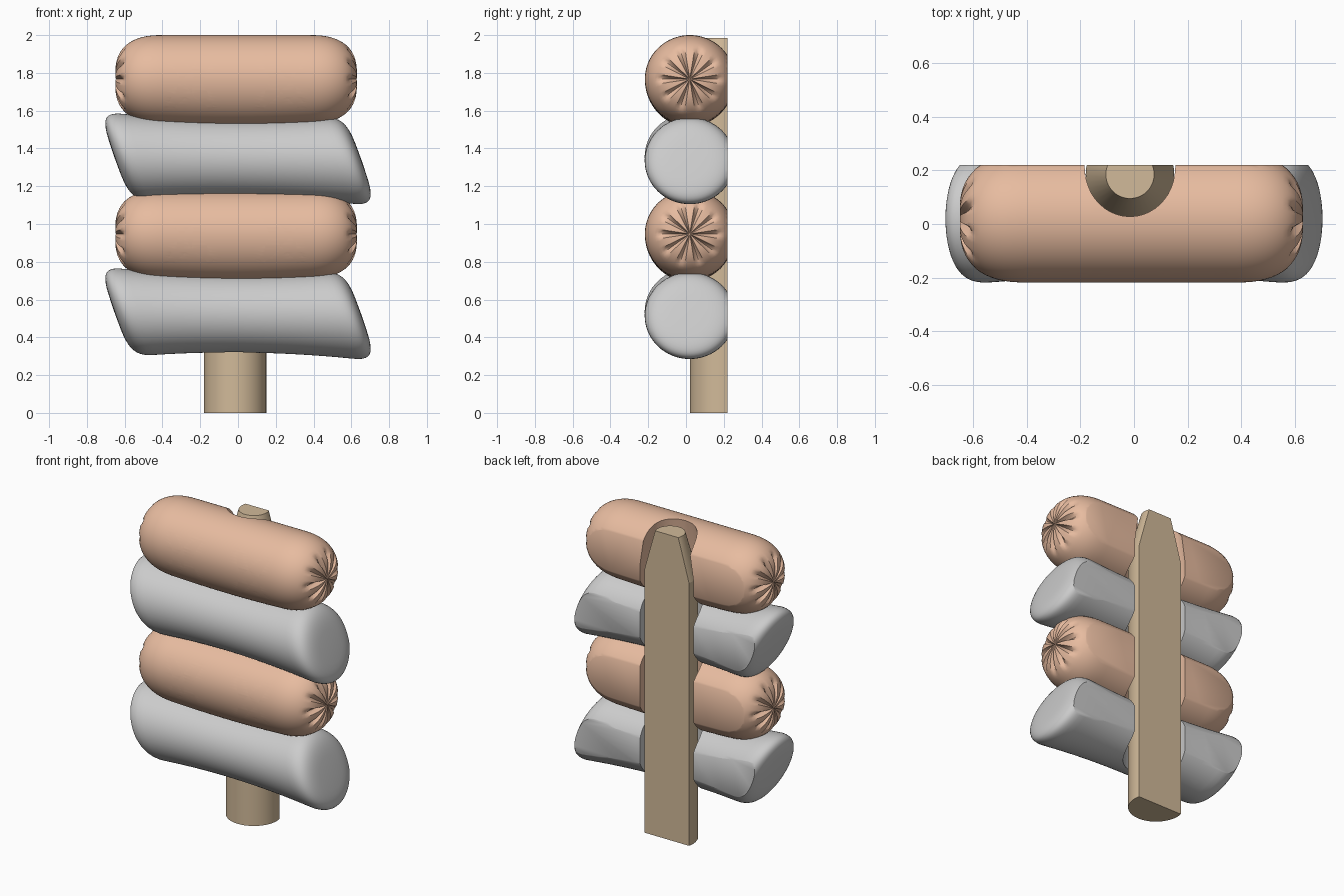
import bpy, bmesh
from math import sin, cos, pi, sqrt, radians

if "Cube" in bpy.data.objects:
    bpy.data.objects.remove(bpy.data.objects["Cube"])

BACK = 0.22          # flat back plane
CY = 0.02            # y of the roll axes
STICK = (-0.015, 0.185)


def material(name, rgb):
    m = bpy.data.materials.new(name)
    m.diffuse_color = (*rgb, 1)
    m.use_nodes = True
    m.node_tree.nodes["Principled BSDF"].inputs["Base Color"].default_value = m.diffuse_color
    return m


def loft(bm, rings, start, end):
    """Skin closed rings of points between two pole points."""
    vs = [[bm.verts.new(p) for p in r] for r in rings]
    n = len(vs[0])
    a, b = bm.verts.new(start), bm.verts.new(end)
    for i in range(n):
        j = (i + 1) % n
        for r, s in zip(vs, vs[1:]):
            bm.faces.new((r[i], r[j], s[j], s[i]))
        bm.faces.new((a, vs[0][j], vs[0][i]))
        bm.faces.new((b, vs[-1][i], vs[-1][j]))


def finish(bm, name, mat=None, flat_back=True):
    if flat_back:
        bmesh.ops.bisect_plane(bm, geom=bm.verts[:] + bm.edges[:] + bm.faces[:],
                               plane_co=(0, BACK, 0), plane_no=(0, 1, 0), clear_outer=True)
        bmesh.ops.holes_fill(bm, edges=[e for e in bm.edges if e.is_boundary], sides=0)
    bmesh.ops.recalc_face_normals(bm, faces=bm.faces[:])
    me = bpy.data.meshes.new(name)
    bm.to_mesh(me)
    bm.free()
    ob = bpy.data.objects.new(name, me)
    bpy.context.collection.objects.link(ob)
    if mat:
        me.materials.append(mat)
    return ob


def activate(ob):
    bpy.ops.object.select_all(action='DESELECT')
    ob.select_set(True)
    bpy.context.view_layer.objects.active = ob


def cut(ob, cutter):
    activate(ob)
    mod = ob.modifiers.new("cut", 'BOOLEAN')
    mod.operation, mod.solver, mod.object = 'DIFFERENCE', 'EXACT', cutter
    bpy.ops.object.modifier_apply(modifier=mod.name)
    bpy.data.objects.remove(cutter)


def smooth(ob, angle=35):
    activate(ob)
    bpy.ops.object.shade_smooth_by_angle(angle=radians(angle))


def lathe(name, profile, mat=None, flat_back=True):
    """Vertical turned shape around the stick axis."""
    bm = bmesh.new()
    rings = [[(STICK[0] + r * cos(2 * pi * i / 40), STICK[1] + r * sin(2 * pi * i / 40), z)
              for i in range(40)] for r, z in profile]
    loft(bm, rings, (*STICK, profile[0][1]), (*STICK, profile[-1][1]))
    return finish(bm, name, mat, flat_back)


def stick_hole():
    return lathe("stick_hole", [(0.195, -0.1), (0.195, 1.74), (0.15, 2.05)], flat_back=False)


def roll_profile(half, corner, power, steps, mid):
    """(x, relative radius) from one rounded end to the other."""
    one = [(half - corner + corner * cos(a) ** power, sin(a) ** power)
           for a in (pi / 2 * (k + 0.4) / steps for k in range(steps))]
    flat = half - corner
    body = [(flat - 2 * flat * k / mid, 1.0) for k in range(mid + 1)]
    return one + body + [(-x, r) for x, r in reversed(one)]


def score_mark(x0, z0, zc, tilt):
    """Leaf-shaped cutter that follows the curve of the sausage."""
    bm = bmesh.new()
    bmesh.ops.create_uvsphere(bm, u_segments=20, v_segments=20, radius=1)
    for v in bm.verts:
        w, d, l = v.co.x * 0.037, v.co.y * 0.045, v.co.z * 0.183
        x = x0 + l * cos(tilt) - w * sin(tilt)
        z = z0 + l * sin(tilt) + w * cos(tilt)
        v.co = (x, CY - sqrt(0.238 ** 2 - (z - zc) ** 2) + d, z)
    return finish(bm, "score_mark", flat_back=False)


def sausage(name, zc, mat):
    bm = bmesh.new()
    rings, n, cx = [], 80, -0.01
    for x, r in roll_profile(0.65, 0.26, 0.8, 16, 10):
        ring = []
        for i in range(n):
            t = 2 * pi * i / n
            s = sin(t)
            # pinched radial creases on the ends
            px = x
            if abs(x) > 0.39 and r < 0.75:
                fade = sin(pi * min(1, r / 0.75)) ** 0.8
                px -= (0.03 * fade * max(0, cos(10 * t)) + 0.012 * (1 - r / 0.75)) * (1 if x > 0 else -1)
            sag = 0.02 * max(0, 1 - (x / 0.55) ** 2) * min(0, s)
            ring.append((cx + px, CY + 0.238 * r * cos(t), zc + 0.233 * r * s + sag))
        rings.append(ring)
    loft(bm, rings, (cx + 0.632, CY, zc), (cx - 0.632, CY, zc))
    ob = finish(bm, name, mat)
    cut(ob, stick_hole())
    for x0 in (-0.25, 0.23):
        for tilt in (radians(51), radians(129)):
            cut(ob, score_mark(x0, zc - 0.01, zc, tilt))
    smooth(ob)


def marshmallow(name, zc):
    bm = bmesh.new()
    rings, n = [], 64
    for x, r in roll_profile(0.655, 0.14, 0.5, 12, 16):
        rad = r * (0.206 + 0.024 * min(1, abs(x) / 0.55) ** 2)   # waisted middle
        ring = []
        for i in range(n):
            t = 2 * pi * i / n
            dz = rad * sin(t)
            ring.append((x - 0.35 * dz, CY + rad * 1.04 * cos(t), zc + dz - 0.012 * x / 0.65))
        rings.append(ring)
    loft(bm, rings, (0.656, CY, zc - 0.012), (-0.656, CY, zc + 0.012))
    ob = finish(bm, name)
    cut(ob, stick_hole())
    smooth(ob)


sausage_mat = material("sausage_brown", (0.8, 0.5, 0.35))
wood_mat = material("wood", (0.64, 0.49, 0.32))

# Two alternating pairs threaded on the stick
for label, lift in (("lower", 0.0), ("upper", 0.82)):
    marshmallow(label + "_marshmallow", 0.525 + lift)
    sausage(label + "_sausage", 0.947 + lift, sausage_mat)

# Pointed stick with a blunt tip
stick = lathe("stick", [(0.165, 0), (0.165, 1.71), (0.09, 1.985)], wood_mat)
smooth(stick, 12)
